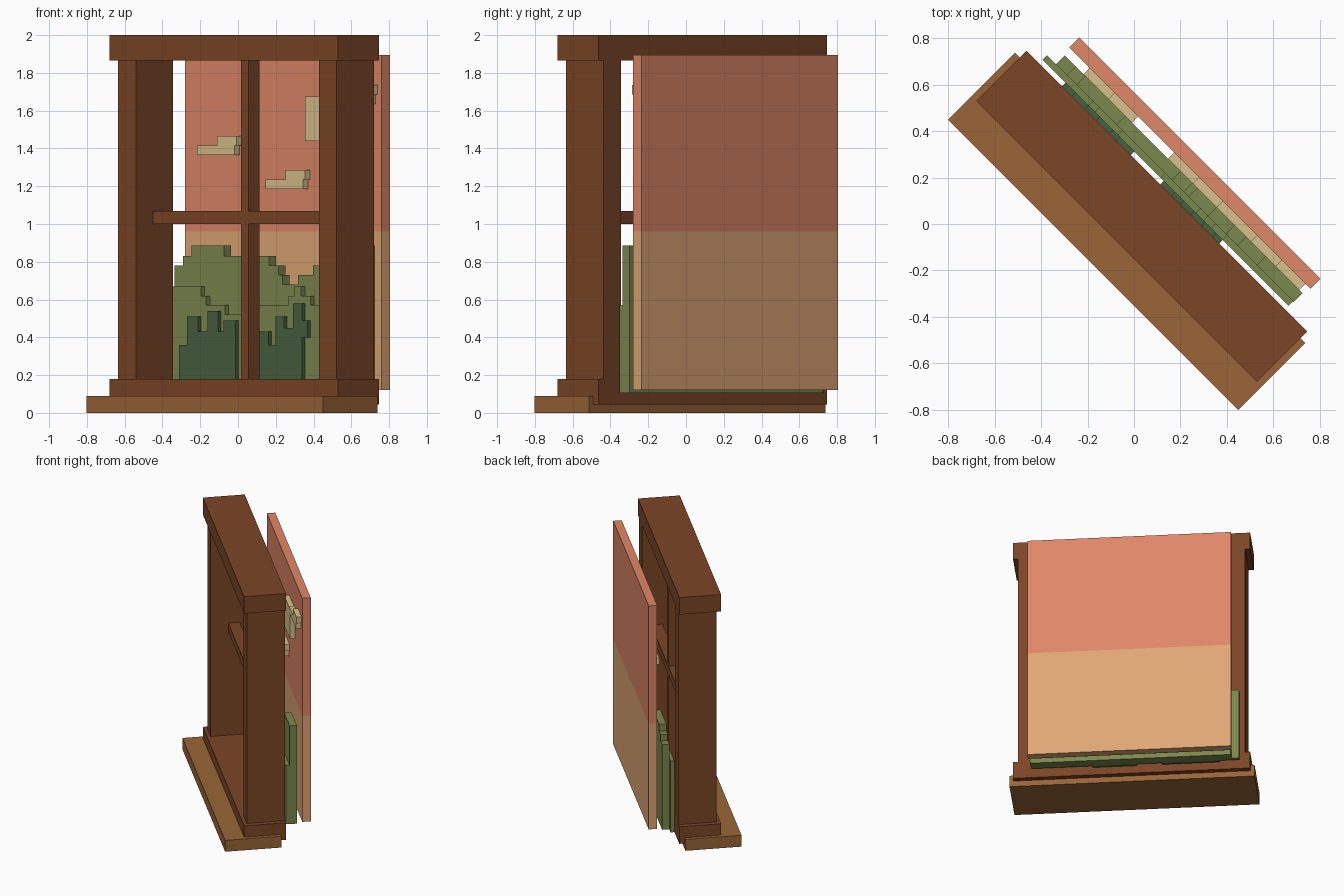
import bpy, bmesh, math

cube = bpy.data.objects.get("Cube")
if cube:
    bpy.data.objects.remove(cube)


def material(name, hex_code):
    """Flat material from an sRGB hex colour."""
    rgb = []
    for i in (0, 2, 4):
        c = int(hex_code[i:i + 2], 16) / 255
        rgb.append(c / 12.92 if c < 0.04045 else ((c + 0.055) / 1.055) ** 2.4)
    m = bpy.data.materials.new(name)
    m.use_nodes = True
    m.diffuse_color = (*rgb, 1)
    m.node_tree.nodes["Principled BSDF"].inputs["Base Color"].default_value = (*rgb, 1)
    return m


frame_brown = material("frame brown", "7C4626")
sill_brown = material("sill brown", "9A6537")
sky_pink = material("sunset sky", "E08767")
sand = material("horizon sand", "DFA775")
cream = material("cloud cream", "DAC18D")
olive = material("hill olive", "7B884D")
forest = material("forest green", "486040")


def prism(name, outline, depth, mat):
    """Extrude a width/height outline through depth; the whole set is turned 45 degrees."""
    bm = bmesh.new()
    face = bm.faces.new([bm.verts.new((u, depth[0], z)) for u, z in outline])
    out = bmesh.ops.extrude_face_region(bm, geom=[face])["geom"]
    for v in out:
        if isinstance(v, bmesh.types.BMVert):
            v.co.y = depth[1]
    bmesh.ops.recalc_face_normals(bm, faces=bm.faces)
    mesh = bpy.data.meshes.new(name)
    bm.to_mesh(mesh)
    bm.free()
    mesh.materials.append(mat)
    obj = bpy.data.objects.new(name, mesh)
    obj.rotation_euler.z = -math.pi / 4
    bpy.context.collection.objects.link(obj)
    return obj


def box(name, u, depth, z, mat):
    return prism(name, [(u[0], z[0]), (u[1], z[0]), (u[1], z[1]), (u[0], z[1])], depth, mat)


def steps(name, start, base, runs, depth, mat):
    """Stepped silhouette: each run is (right end, height)."""
    outline, left = [(start, base)], start
    for right, top in runs:
        outline += [(left, top), (right, top)]
        left = right
    outline.append((left, base))
    return prism(name, outline, depth, mat)


# Window frame
back = 0.20
box("sill", (-0.885, 0.885), (-0.25, 0.16), (0, 0.09), sill_brown)
box("bottom_rail", (-0.856, 0.856), (-0.106, back), (0.045, 0.18), frame_brown)
box("lintel", (-0.856, 0.856), (-0.106, back), (1.865, 2), frame_brown)
for side, s in (("right", -1), ("left", 1)):
    box(side + "_post", sorted((s * 0.685, s * 0.819)), (-0.08, back), (0.18, 1.865), frame_brown)
box("mullion", (-0.0285, 0.0285), (0.05, 0.134), (0.18, 1.865), frame_brown)
box("crossbar", (-0.685, 0.685), (0.05, 0.134), (1.0, 1.07), frame_brown)

# Backdrop boards
box("horizon_board", (-0.735, 0.735), (0.34, 0.402), (0.12, 0.96), sand)
box("sky_board", (-0.735, 0.735), (0.34, 0.402), (0.96, 1.895), sky_pink)

# Clouds and sun: each cloud is a long lower slab with a short one on top
air = (0.302, 0.34)
for i, (u, z) in enumerate(((-0.61, 1.365), (-0.095, 1.185), (0.41, 1.635))):
    box(f"cloud_base_{i}", (u, u + 0.28), air, (z, z + 0.05), cream)
    box(f"cloud_top_{i}", (u + 0.15, u + 0.295), air, (z + 0.05, z + 0.10), cream)
box("sun", (0.20, 0.44), air, (1.44, 1.675), cream)

# Layered hills
steps("far_hill", -0.725, 0.105,
      [(-0.66, 0.78), (-0.60, 0.83), (-0.355, 0.885), (-0.017, 0.83), (0.054, 0.78),
       (0.085, 0.73), (0.20, 0.68), (0.31, 0.73), (0.38, 0.78), (0.50, 0.83), (0.725, 0.885)],
      (0.25, 0.302), olive)
steps("near_hill", -0.78, 0.105,
      [(-0.50, 0.67), (-0.46, 0.62), (-0.32, 0.57), (-0.06, 0.52), (0.155, 0.57),
       (0.20, 0.62), (0.25, 0.67), (0.32, 0.62), (0.72, 0.57)],
      (0.222, 0.25), olive)

# Tree line in front of the hills
trees = (0.20, 0.222)
steps("trees_right", -0.64, 0.105,
      [(-0.58, 0.36), (-0.50, 0.51), (-0.43, 0.43), (-0.35, 0.54), (-0.31, 0.43), (-0.22, 0.49)],
      trees, forest)
steps("trees_left", -0.04, 0.105,
      [(0.03, 0.43), (0.08, 0.36), (0.145, 0.51), (0.21, 0.45), (0.28, 0.58)],
      trees, forest)
box("tree_branch", (0.28, 0.32), trees, (0.40, 0.49), forest)
